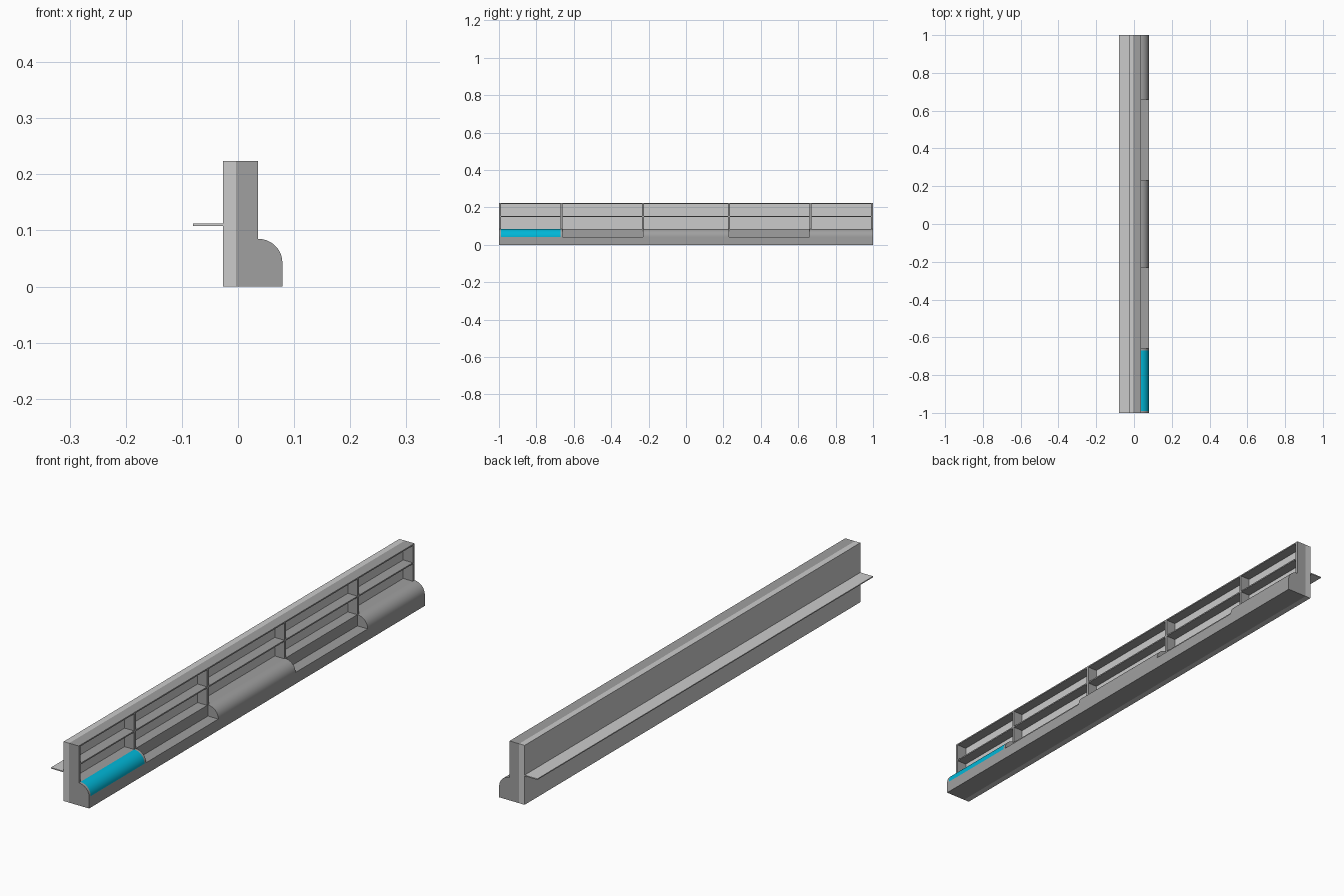
import bpy, bmesh, math

if "Cube" in bpy.data.objects:
    bpy.data.objects.remove(bpy.data.objects["Cube"])


def material(name, rgb):
    m = bpy.data.materials.new(name)
    m.diffuse_color = (*rgb, 1)
    m.use_nodes = True
    m.node_tree.nodes["Principled BSDF"].inputs["Base Color"].default_value = m.diffuse_color
    return m


LIGHT = material("light grey", (0.60, 0.60, 0.60))
GREY = material("mid grey", (0.35, 0.35, 0.35))
CYAN = material("cyan glass", (0.0, 0.47, 0.68))


def extrude(name, profile, y0, y1, mat):
    """Extrude an x-z outline along y."""
    bm = bmesh.new()
    face = bm.faces.new([bm.verts.new((x, y0, z)) for x, z in profile])
    out = bmesh.ops.extrude_face_region(bm, geom=[face])
    verts = [g for g in out["geom"] if isinstance(g, bmesh.types.BMVert)]
    bmesh.ops.translate(bm, vec=(0, y1 - y0, 0), verts=verts)
    bmesh.ops.recalc_face_normals(bm, faces=bm.faces)
    mesh = bpy.data.meshes.new(name)
    bm.to_mesh(mesh)
    bm.free()
    mesh.materials.append(mat)
    ob = bpy.data.objects.new(name, mesh)
    bpy.context.collection.objects.link(ob)
    return ob


def box(name, x0, x1, y0, y1, z0, z1, mat):
    return extrude(name, [(x0, z0), (x1, z0), (x1, z1), (x0, z1)], y0, y1, mat)


BACK, MID, FRONT, TIP = -0.027, -0.004, 0.036, 0.079
STEP, COUNTER, TOP = 0.043, 0.085, 0.224

# Back wall and the ledge behind it
box("back_wall", BACK, MID, -1, 1, 0, TOP, LIGHT)
box("rear_ledge", -0.08, BACK, -1, 1, 0.108, 0.112, LIGHT)

# Stepped base
extrude("base", [(MID, 0), (TIP, 0), (TIP, STEP), (FRONT, STEP),
                 (FRONT, COUNTER), (MID, COUNTER)], -1, 1, GREY)

# Shelf boards and upright dividers
for name, z in (("middle_shelf", 0.150), ("top_board", 0.219)):
    box(name, MID, FRONT, -1, 1, z, z + 0.005, GREY)
for y in (-0.995, -0.665, -0.23, 0.23, 0.665, 0.995):
    box("divider", MID, FRONT, y - 0.005, y + 0.005, COUNTER, TOP, GREY)

# Quarter-round display hoods on the base step
arc = [(FRONT + (TIP - FRONT) * math.sin(a), STEP + (COUNTER - STEP) * math.cos(a))
       for a in (math.radians(90 * i / 16) for i in range(17))]
hood_profile = [(FRONT, STEP)] + arc
for name, y0, y1, mat in (("end_cap", -1, -0.99, GREY),
                          ("glass_hood", -0.99, -0.67, CYAN),
                          ("inner_cap", -0.67, -0.66, GREY),
                          ("centre_hood", -0.23, 0.23, GREY),
                          ("far_hood", 0.66, 1, GREY)):
    ob = extrude(name, hood_profile, y0, y1, mat)
    bpy.ops.object.select_all(action='DESELECT')
    ob.select_set(True)
    bpy.context.view_layer.objects.active = ob
    bpy.ops.object.shade_smooth_by_angle(angle=math.radians(30))
